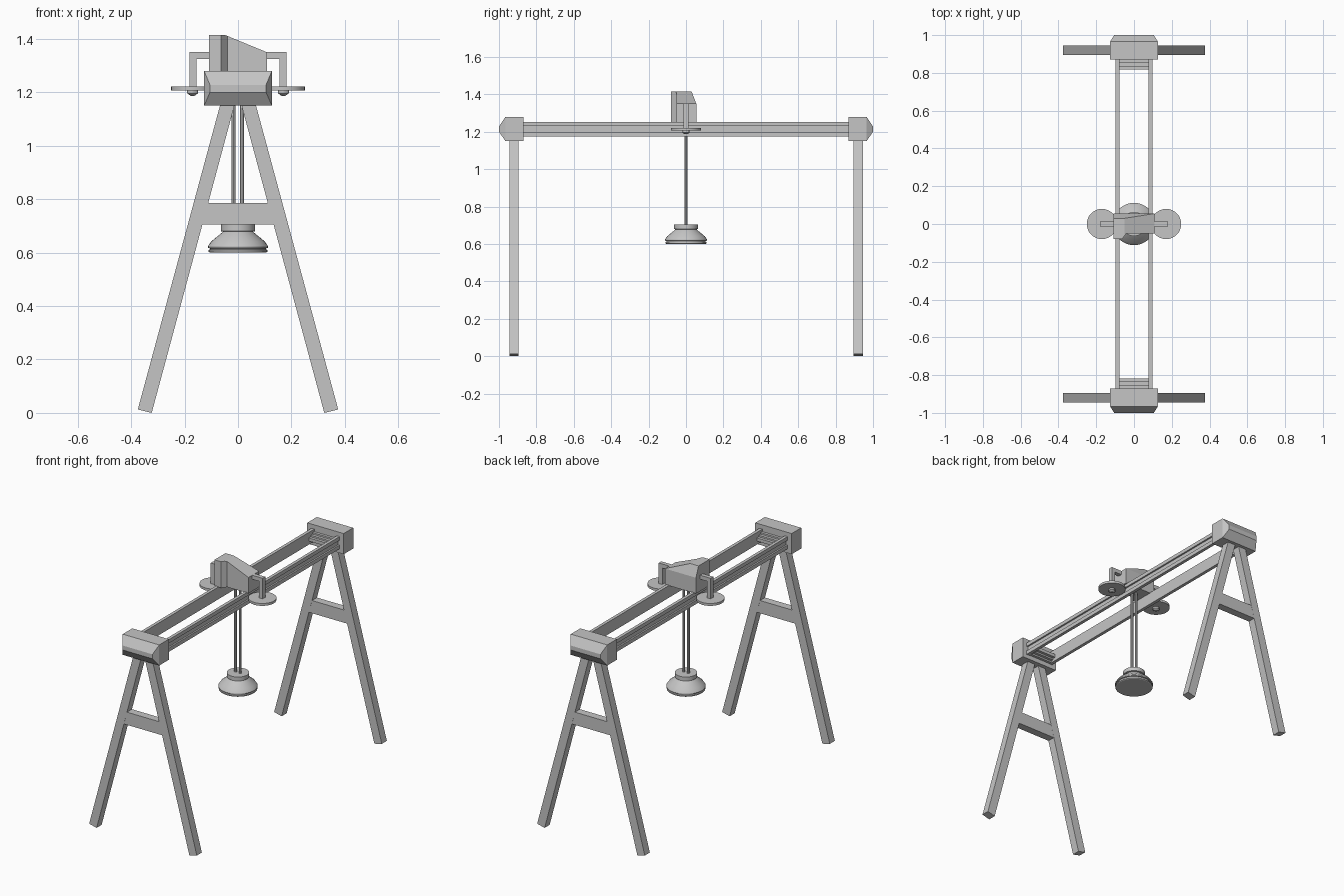
import bpy, bmesh, math
from mathutils import Vector

if "Cube" in bpy.data.objects:
    bpy.data.objects.remove(bpy.data.objects["Cube"])

steel = bpy.data.materials.new("grey steel")
steel.diffuse_color = (0.56, 0.56, 0.56, 1)
steel.use_nodes = True
steel.node_tree.nodes["Principled BSDF"].inputs["Base Color"].default_value = steel.diffuse_color


def finish(name, bm, smooth=False):
    bmesh.ops.recalc_face_normals(bm, faces=bm.faces)
    me = bpy.data.meshes.new(name)
    bm.to_mesh(me)
    bm.free()
    me.materials.append(steel)
    if smooth:
        me.shade_smooth()
        me.set_sharp_from_angle(angle=math.radians(30))
    ob = bpy.data.objects.new(name, me)
    bpy.context.collection.objects.link(ob)
    return ob


def prism_bm(pts, axis, a, b):
    """Extrude a 2D outline along an axis from a to b."""
    place = {"y": lambda p: (p[0], a, p[1]), "z": lambda p: (p[0], p[1], a)}[axis]
    step = Vector((0, b - a, 0)) if axis == "y" else Vector((0, 0, b - a))
    bm = bmesh.new()
    face = bm.faces.new([bm.verts.new(place(p)) for p in pts])
    geo = bmesh.ops.extrude_face_region(bm, geom=[face])["geom"]
    bmesh.ops.translate(bm, vec=step, verts=[v for v in geo if isinstance(v, bmesh.types.BMVert)])
    return bm


def prism(name, pts, axis, a, b):
    return finish(name, prism_bm(pts, axis, a, b))


def box(name, x0, x1, y0, y1, z0, z1):
    return prism(name, [(x0, y0), (x1, y0), (x1, y1), (x0, y1)], "z", z0, z1)


def lathe(name, x, profile, n=32):
    """Stack of circular rings (radius, z), capped at both ends."""
    bm = bmesh.new()
    rings = [[bm.verts.new((x + r * math.cos(2 * math.pi * i / n),
                            r * math.sin(2 * math.pi * i / n), z)) for i in range(n)]
             for r, z in profile]
    for lo, hi in zip(rings, rings[1:]):
        for i in range(n):
            j = (i + 1) % n
            bm.faces.new((lo[i], lo[j], hi[j], hi[i]))
    bm.faces.new(rings[0])
    bm.faces.new(rings[-1])
    return finish(name, bm, True)


for s, end in ((-1, "front"), (1, "back")):
    # A-frame legs and crossbar
    for m, side in ((1, "left"), (-1, "right")):
        leg = [(-0.375, 0.013), (-0.323, 0), (0.0, 1.2), (-0.054, 1.2)]
        prism(f"{end}_{side}_leg", [(m * x, z) for x, z in leg], "y", s * 0.895, s * 0.945)
    prism(f"{end}_crossbar", [(-0.16, 0.705), (0.16, 0.705), (0.139, 0.785), (-0.139, 0.785)],
          "y", s * 0.8955, s * 0.9445)

    # End block with a wedge-shaped outer face
    bm = bmesh.new()
    sections = [(0.87, 0.127, 1.15, 1.28), (0.965, 0.127, 1.15, 1.28), (1.0, 0.105, 1.2, 1.228)]
    rings = [[bm.verts.new((x, s * y, z)) for x, z in ((-w, a), (w, a), (w, b), (-w, b))]
             for y, w, a, b in sections]
    for p, q in zip(rings, rings[1:]):
        for i in range(4):
            bm.faces.new((p[i], p[i - 1], q[i - 1], q[i]))
    bm.faces.new(rings[0])
    bm.faces.new(rings[-1])
    finish(f"{end}_end_block", bm)

    # Stepped buffer between the rails
    for k in range(3):
        y0, y1 = sorted((s * 0.88, s * (0.853 - 0.018 * k)))
        box(f"{end}_buffer_step_{k + 1}", -0.078, 0.078, y0, y1, 1.178 + 0.01 * k, 1.238 - 0.01 * k)

# Rails: channels grooved on the outside
channel = [(0.078, 1.176), (0.098, 1.176), (0.098, 1.2), (0.088, 1.2),
           (0.088, 1.23), (0.098, 1.23), (0.098, 1.253), (0.078, 1.253)]
for m, side in ((-1, "left"), (1, "right")):
    prism(f"{side}_rail", [(m * x, z) for x, z in channel], "y", -0.88, 0.88)

# Trolley housing, cut by a sloping roof and a rear chamfer
outline = [(-0.108, -0.08), (-0.064, -0.08), (-0.04, -0.05),
           (0.108, -0.05), (0.108, 0.055), (-0.108, 0.055)]
bm = prism_bm(outline, "z", 1.25, 1.415)
for co, no in (((-0.05, 0, 1.415), (0.065, 0, 0.158)), ((0, 0.03, 1.415), (0, 0.065, 0.025))):
    cut = bmesh.ops.bisect_plane(bm, geom=bm.verts[:] + bm.edges[:] + bm.faces[:], dist=1e-5,
                                 plane_co=co, plane_no=Vector(no).normalized(), clear_outer=True)
    bmesh.ops.holes_fill(bm, edges=[e for e in bm.edges if e.is_boundary], sides=0)
finish("trolley_housing", bm)

# Side arms, discs and knobs
for m, side in ((-1, "left"), (1, "right")):
    arm = [(0.1, 1.325), (0.156, 1.325), (0.156, 1.215), (0.181, 1.215), (0.181, 1.35), (0.1, 1.35)]
    prism(f"{side}_arm", [(m * x, z) for x, z in arm], "y", -0.013, 0.013)
    lathe(f"{side}_disc", m * 0.17, [(0.08, 1.206), (0.08, 1.221)])
    lathe(f"{side}_knob", m * 0.17, [(0.008, 1.187), (0.02, 1.196), (0.02, 1.208)], 12)

# Hoist cables
for x, side in ((-0.017, "left"), (0.015, "right")):
    lathe(f"{side}_cable", x, [(0.008, 0.7), (0.008, 1.26)], 8)

# Hanging bell-shaped lifting head
lathe("lifting_head", 0, [(0.105, 0.6), (0.11, 0.603), (0.11, 0.61), (0.105, 0.612), (0.105, 0.616),
                          (0.112, 0.618), (0.112, 0.624), (0.1, 0.642), (0.056, 0.678),
                          (0.064, 0.68), (0.064, 0.705)])
